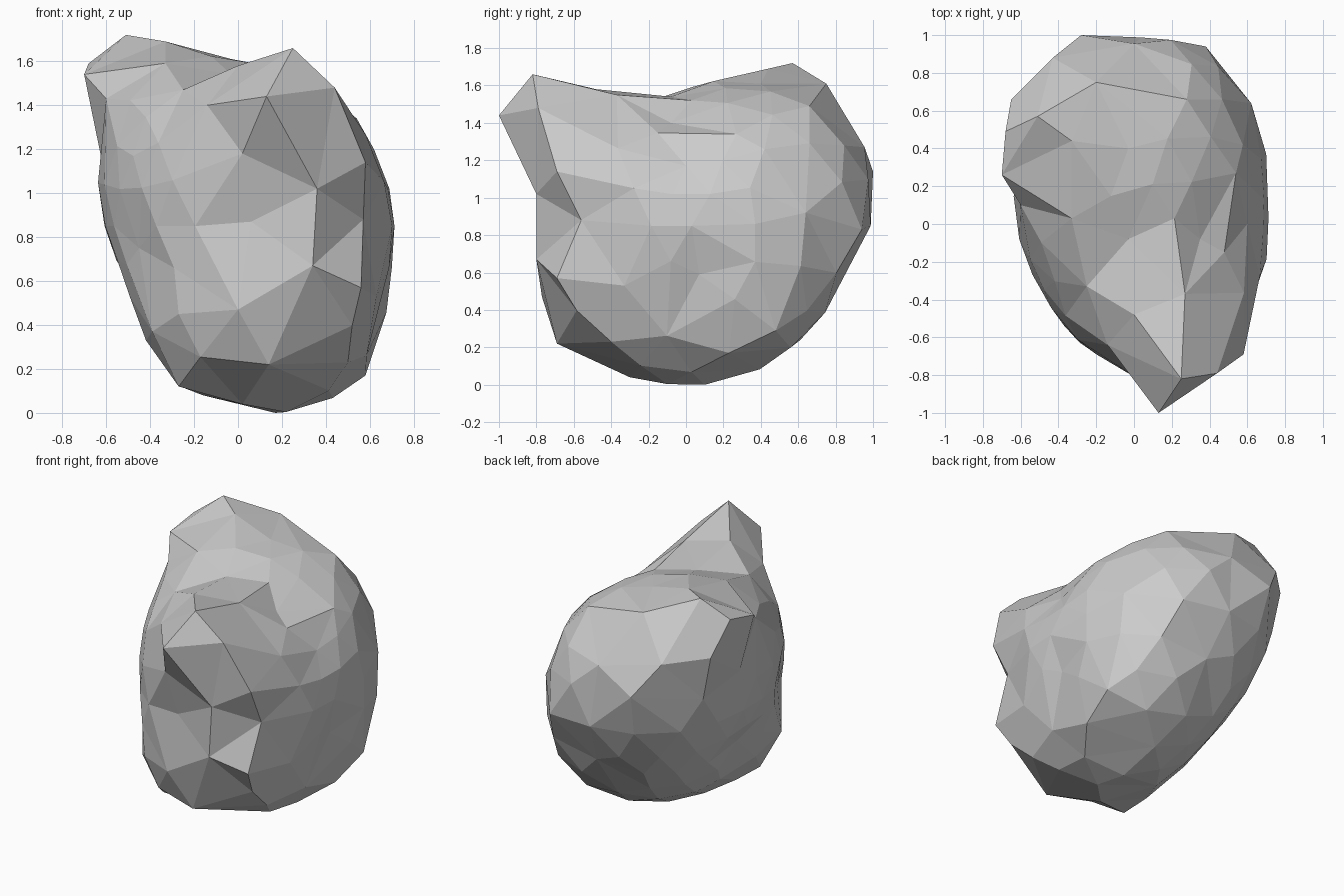
import bpy, bmesh
from mathutils import Vector

if "Cube" in bpy.data.objects:
    bpy.data.objects.remove(bpy.data.objects["Cube"])

CENTRE = Vector((0.04, 0.03, 0.85))

# Surface landmarks the boulder is sculpted through
LANDMARKS = [Vector(p) for p in (
    # front peak and the notch below it
    (.25, -.82, 1.66), (.13, -1, 1.44), (.44, -.79, 1.48), (.58, -.69, 1.14),
    (.36, -.80, 1.02), (.57, -.56, .88), (.02, -.82, 1.18), (-.14, -.64, 1.40),
    # front face
    (.06, -.74, .87), (.34, -.80, .67), (.56, -.69, .57), (0, -.77, .47),
    (.14, -.69, .22), (-.27, -.63, .45),
    # saddle between the two lobes
    (0, -.48, 1.58), (-.03, -.08, 1.54), (.35, -.08, 1.40), (-.25, -.33, 1.47),
    (.27, -.37, 1.55), (-.03, .40, 1.61),
    # back left lobe
    (-.60, .10, 1.43), (-.70, .26, 1.54), (-.51, .57, 1.72), (-.20, .75, 1.61),
    (-.33, .44, 1.69), (-.43, .88, 1.36), (-.65, .66, 1.38), (0, .955, 1.27),
    (-.68, .49, 1.59), (-.62, .30, 1.15),
    # right side
    (.28, .66, 1.49), (.54, .27, 1.34), (.60, 0, 1.17), (.62, .64, .92),
    (.70, .37, .86), (.63, -.33, .53), (.65, .07, .59), (.50, -.40, .23),
    (.62, .48, .29),
    # back and left
    (.38, .94, .83), (-.28, 1, 1.14), (.10, .83, .55), (-.46, .10, .55),
    (-.45, -.35, .75), (-.39, -.48, .37), (-.33, .10, .25),
    # underside
    (.17, .10, 0), (.02, -.30, .04), (-.27, -.42, .12), (.58, .23, .17),
)]


def solve(m, rhs):
    """Gaussian elimination with pivoting."""
    n = len(rhs)
    a = [row[:] + [r] for row, r in zip(m, rhs)]
    for i in range(n):
        p = max(range(i, n), key=lambda k: abs(a[k][i]))
        a[i], a[p] = a[p], a[i]
        for k in range(i + 1, n):
            f = a[k][i] / a[i][i]
            for j in range(i, n + 1):
                a[k][j] -= f * a[i][j]
    x = [0.0] * n
    for i in reversed(range(n)):
        x[i] = (a[i][n] - sum(a[i][j] * x[j] for j in range(i + 1, n))) / a[i][i]
    return x


# Interpolate 1/radius over direction: planar facets stay planar between landmarks
dirs = [(p - CENTRE).normalized() for p in LANDMARKS]
inverse = [1 / (p - CENTRE).length for p in LANDMARKS]


def basis(d):
    return [(d - b).length for b in dirs] + [1, d.x, d.y, d.z]


rows = [basis(d) for d in dirs]
rows += [[row[len(dirs) + k] for row in rows] + [0] * 4 for k in range(4)]
weights = solve(rows, inverse + [0] * 4)

# Evenly spread filler directions, kept only away from the landmarks
ball = bmesh.new()
bmesh.ops.create_icosphere(ball, subdivisions=3, radius=1)
filler = [v.co.normalized() for v in ball.verts
          if min((v.co - d).length for d in dirs) > 0.22]
ball.free()

# Boulder: hull the directions into a faceted ball, then push every vertex out
bm = bmesh.new()
for d in dirs + filler:
    bm.verts.new(d)
bmesh.ops.convex_hull(bm, input=bm.verts[:])
bmesh.ops.triangulate(bm, faces=bm.faces[:])
for v in bm.verts:
    d = v.co.normalized()
    v.co = CENTRE + d / sum(w * b for w, b in zip(weights, basis(d)))

# Stand it on the ground
low = min(v.co.z for v in bm.verts)
for v in bm.verts:
    v.co.z -= low
bmesh.ops.recalc_face_normals(bm, faces=bm.faces)

mesh = bpy.data.meshes.new("boulder")
bm.to_mesh(mesh)
bm.free()
bpy.context.collection.objects.link(bpy.data.objects.new("boulder", mesh))
